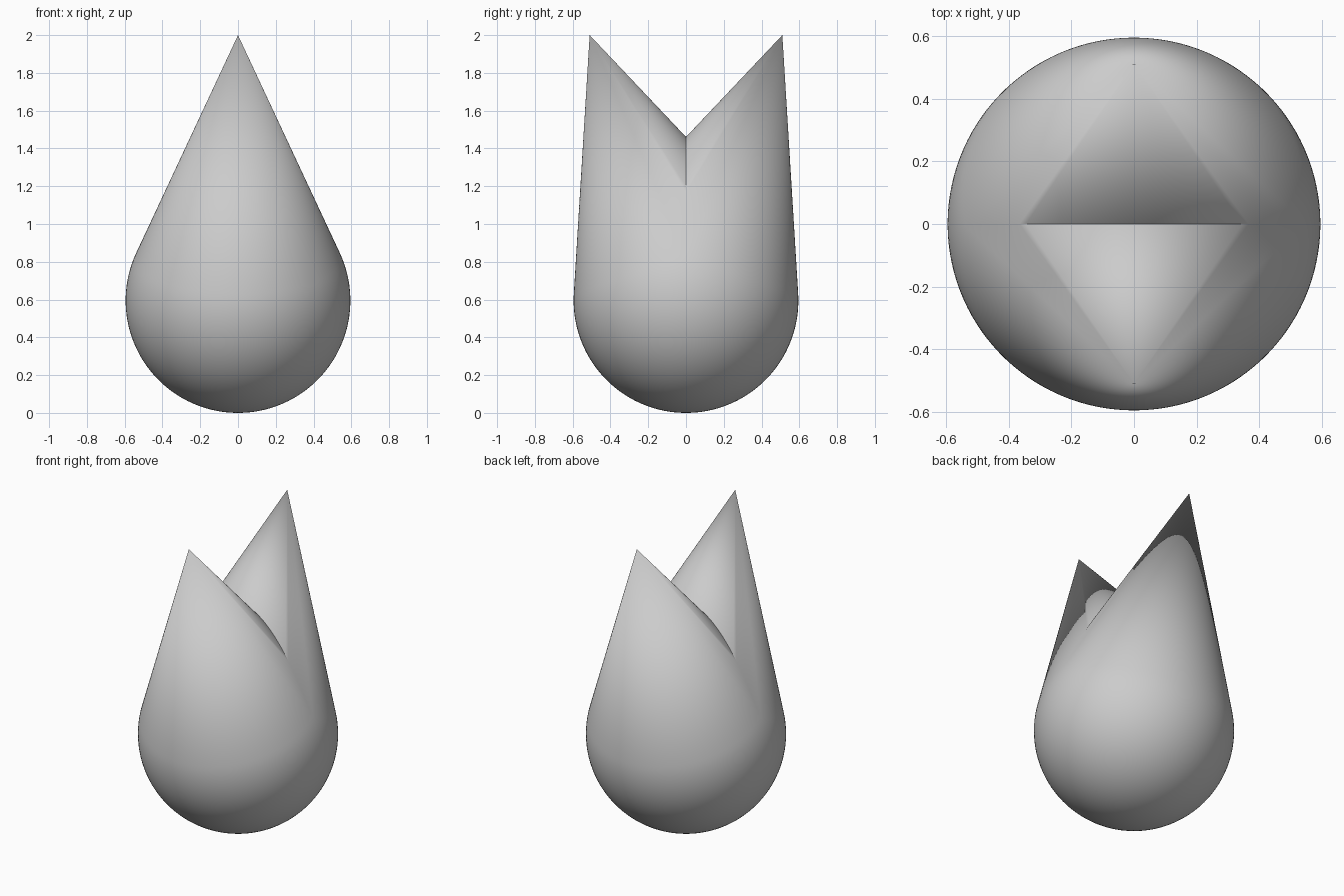
import bpy
import bmesh
from math import asin, atan2, cos, sin, hypot, pi, tau
from mathutils import Matrix, Vector

cube = bpy.data.objects.get("Cube")
if cube:
    bpy.data.objects.remove(cube, do_unlink=True)

RADIUS = 0.595           # round base, resting on the ground
TIP_Y, TIP_Z = 0.51, 2.0  # point of each petal
SEGMENTS, RINGS = 128, 48

# Plain grey material
grey = bpy.data.materials.new("light_grey")
grey.use_nodes = True
colour = (0.6, 0.6, 0.6, 1)
grey.diffuse_color = colour
grey.node_tree.nodes["Principled BSDF"].inputs["Base Color"].default_value = colour

# Teardrop profile: an arc up to the tangent circle, then straight to the tip
rise = TIP_Z - RADIUS
length = hypot(TIP_Y, rise)
tangent = asin(RADIUS / length)
angles = [-pi / 2 + (tangent + pi / 2) * i / RINGS for i in range(RINGS + 1)]
profile = [Vector((RADIUS * cos(a), 0, RADIUS * sin(a))) for a in angles]
profile.append(Vector((0, 0, length)))

# Revolve the profile into one leaning teardrop
bm = bmesh.new()
verts = [bm.verts.new(p) for p in profile]
edges = [bm.edges.new(pair) for pair in zip(verts, verts[1:])]
bmesh.ops.spin(bm, geom=verts + edges, cent=(0, 0, 0), axis=(0, 0, 1),
               angle=tau, steps=SEGMENTS)
bmesh.ops.remove_doubles(bm, verts=bm.verts, dist=1e-5)
lean = Matrix.Rotation(-atan2(TIP_Y, rise), 4, "X")
bm.transform(Matrix.Translation((0, 0, RADIUS)) @ lean)

# Keep the back half and mirror it to the front, leaving the valley between
bmesh.ops.bisect_plane(bm, geom=bm.verts[:] + bm.edges[:] + bm.faces[:],
                       dist=1e-5, plane_co=(0, 0, 0), plane_no=(0, -1, 0),
                       clear_outer=True)
copy = bmesh.ops.duplicate(bm, geom=bm.verts[:] + bm.edges[:] + bm.faces[:])
for item in copy["geom"]:
    if isinstance(item, bmesh.types.BMVert):
        item.co.y = -item.co.y
bmesh.ops.remove_doubles(bm, verts=bm.verts, dist=1e-4)
bmesh.ops.recalc_face_normals(bm, faces=bm.faces)

mesh = bpy.data.meshes.new("twin_pointed_bud")
bm.to_mesh(mesh)
bm.free()
mesh.materials.append(grey)
bud = bpy.data.objects.new("twin_pointed_bud", mesh)
bpy.context.collection.objects.link(bud)

# Smooth body with a sharp valley
bpy.ops.object.select_all(action="DESELECT")
bud.select_set(True)
bpy.context.view_layer.objects.active = bud
bpy.ops.object.shade_smooth_by_angle(angle=pi / 6)
